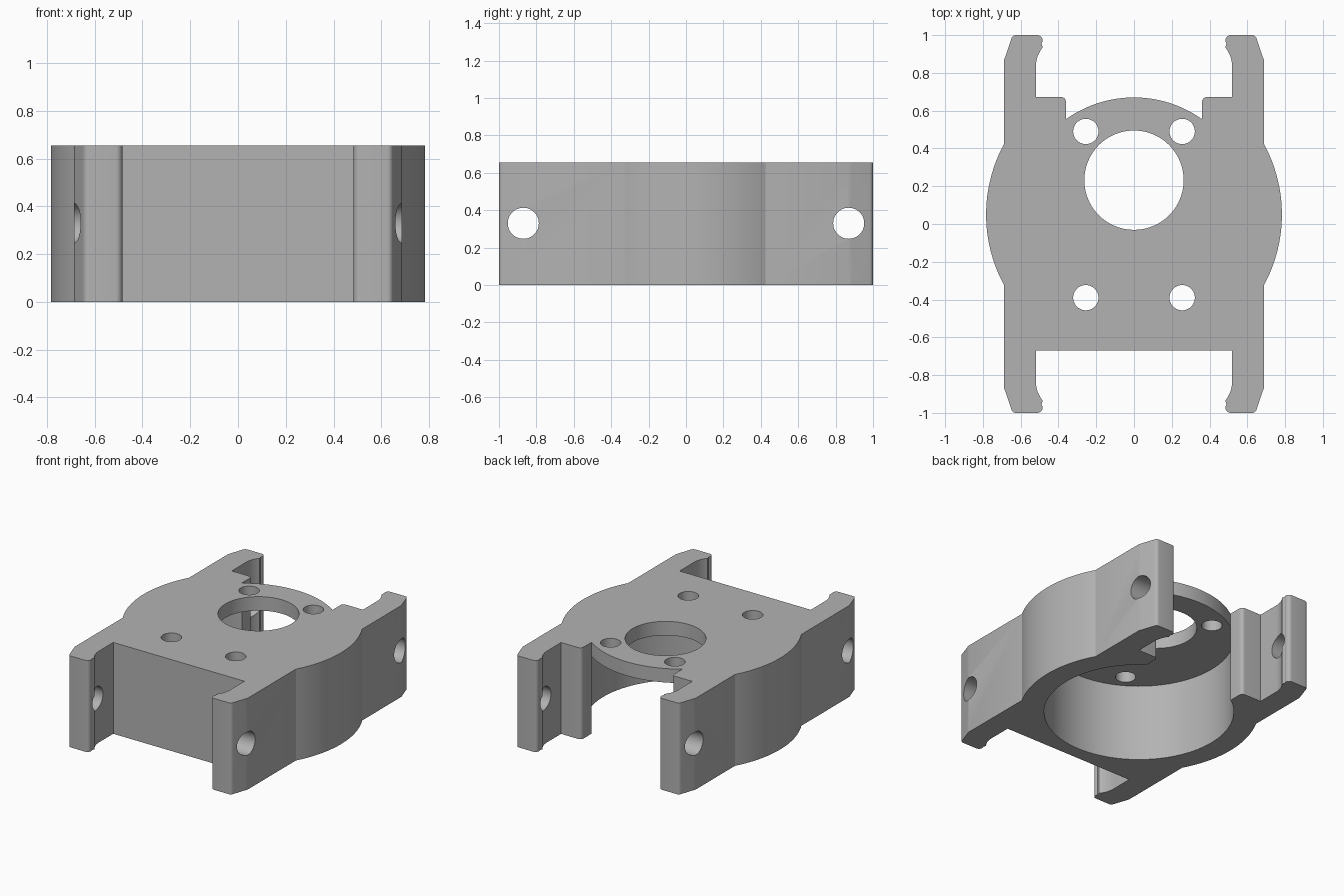
import bpy, bmesh
from math import cos, sin, radians, asin, degrees
from mathutils import Matrix, Vector

if "Cube" in bpy.data.objects:
    bpy.data.objects.remove(bpy.data.objects["Cube"])

HEIGHT = 0.655
PLATE = 0.1
MID = 0.05            # y of the motor axis
POCKET_R = 0.62
OUTER_R = 0.783
ARM_X = 0.687

grey = bpy.data.materials.new("light_grey")
grey.use_nodes = True
grey.diffuse_color = (0.45, 0.45, 0.45, 1)
grey.node_tree.nodes["Principled BSDF"].inputs["Base Color"].default_value = grey.diffuse_color


def arc(cx, cy, r, a0, a1, n):
    """Points along an arc, angles in degrees."""
    steps = [radians(a0 + (a1 - a0) * i / n) for i in range(n + 1)]
    return [(cx + r * cos(a), cy + r * sin(a)) for a in steps]


def arm_tip():
    """Rear arm end on the +x side, from the outside to the inside."""
    return ([(ARM_X, 0.87), (0.68, 0.89)]
            + arc(0.625, 0.975, 0.025, 15, 90, 5)
            + arc(0.512, 0.972, 0.028, 90, 215, 8)
            + arc(0.35, 0.83, 0.17, 38, 0, 8))


def make_object(name, bm):
    bmesh.ops.recalc_face_normals(bm, faces=bm.faces)
    mesh = bpy.data.meshes.new(name)
    bm.to_mesh(mesh)
    bm.free()
    ob = bpy.data.objects.new(name, mesh)
    bpy.context.collection.objects.link(ob)
    return ob


def cutter(name, centre, r, depth, axis="Z", segments=48):
    bm = bmesh.new()
    turn = Matrix.Rotation(radians(90), 4, "Y") if axis == "X" else Matrix()
    bmesh.ops.create_cone(bm, cap_ends=True, segments=segments, radius1=r, radius2=r,
                          depth=depth, matrix=Matrix.Translation(centre) @ turn)
    ob = make_object(name, bm)
    ob.hide_render = True
    return ob


# Half outline: front centre, front arm, round flank, rear arm, notch, plate rim
side = degrees(asin((ARM_X ** 2 / OUTER_R ** 2) ** 0.5))
rim = degrees(asin(0.36 / POCKET_R))
half = [(0.52, -0.67)]
half += [(x, -y) for x, y in reversed(arm_tip())]
half += arc(0, MID, OUTER_R, side - 90, 90 - side, 32)
half += arm_tip()
half += [(0.52, 0.672)] + arc(0.385, 0.647, 0.025, 90, 180, 6)
half += arc(0, MID, POCKET_R, 90 - rim, 90, 20)
outline = half + [(-x, y) for x, y in reversed(half[:-1])]

# Housing body
bm = bmesh.new()
base = bm.faces.new([bm.verts.new((x, y, 0)) for x, y in outline])
top = bmesh.ops.extrude_face_region(bm, geom=[base])["geom"]
bmesh.ops.translate(bm, vec=Vector((0, 0, HEIGHT)),
                    verts=[v for v in top if isinstance(v, bmesh.types.BMVert)])
housing = make_object("motor_housing", bm)
housing.data.materials.append(grey)

# Motor pocket from below, shaft hole, plate screw holes, arm cross holes
cutters = [
    cutter("pocket_cutter", (0, MID, (HEIGHT - PLATE) / 2 - 0.1),
           POCKET_R + 0.002, HEIGHT - PLATE + 0.2, segments=128),
    cutter("shaft_cutter", (0, 0.232, 0.6), 0.263, 0.4, segments=80),
]
for x in (-0.255, 0.255):
    for y in (-0.39, 0.49):
        cutters.append(cutter("screw_cutter", (x, y, 0.6), 0.067, 0.4))
for y in (-0.87, 0.87):
    cutters.append(cutter("arm_cutter", (0, y, 0.33), 0.083, 2, axis="X"))

for c in cutters:
    mod = housing.modifiers.new(c.name, "BOOLEAN")
    mod.operation = "DIFFERENCE"
    mod.solver = "EXACT"
    mod.object = c
bpy.context.view_layer.update()
cut_mesh = bpy.data.meshes.new_from_object(
    housing.evaluated_get(bpy.context.evaluated_depsgraph_get()))
housing.modifiers.clear()
housing.data = cut_mesh
cut_mesh.materials.clear()
cut_mesh.materials.append(grey)
for c in cutters:
    bpy.data.objects.remove(c)

# Smooth round walls, crisp corners
bpy.ops.object.select_all(action="DESELECT")
housing.select_set(True)
bpy.context.view_layer.objects.active = housing
bpy.ops.object.shade_smooth_by_angle(angle=radians(25))
